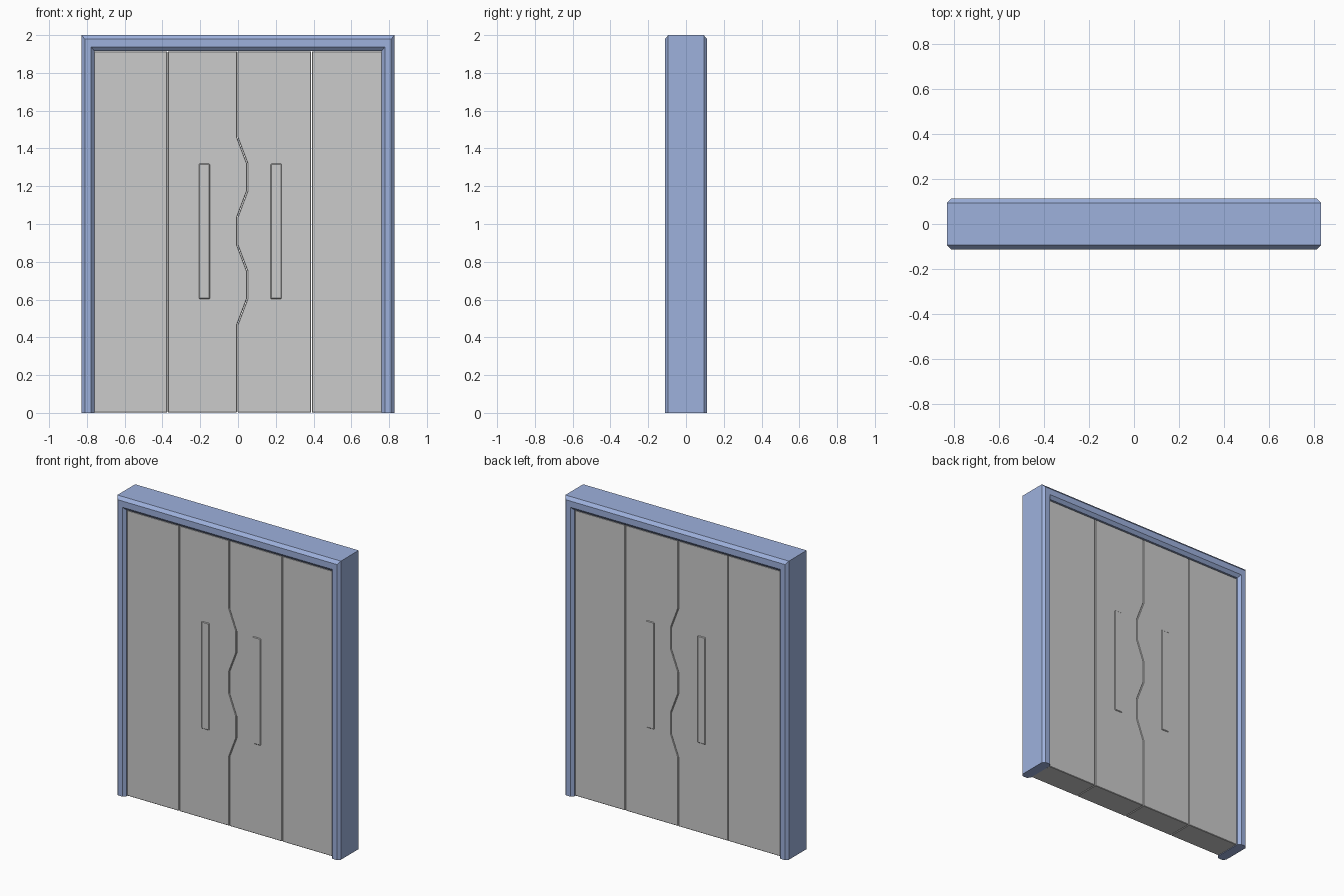
import bpy, bmesh

if "Cube" in bpy.data.objects:
    bpy.data.objects.remove(bpy.data.objects["Cube"])

W, H, D = 0.828, 2.0, 0.112      # outer half width, height, half depth
JAMB, HEAD = 0.067, 0.083        # jamb and header thickness
DOOR = 0.088                     # half thickness of the leaves


def make_object(name, bm, material=None):
    bmesh.ops.recalc_face_normals(bm, faces=bm.faces)
    mesh = bpy.data.meshes.new(name)
    bm.to_mesh(mesh)
    bm.free()
    obj = bpy.data.objects.new(name, mesh)
    bpy.context.collection.objects.link(obj)
    if material:
        mesh.materials.append(material)
    return obj


def slab(name, outline, half, bevel):
    """Extrude an x-z outline through y from -half to half, edges chamfered."""
    bm = bmesh.new()
    front = [bm.verts.new((x, -half, z)) for x, z in outline]
    face = bm.faces.new(front)
    ext = bmesh.ops.extrude_face_region(bm, geom=[face])
    moved = [v for v in ext["geom"] if isinstance(v, bmesh.types.BMVert)]
    bmesh.ops.translate(bm, verts=moved, vec=(0, 2 * half, 0))
    obj = make_object(name, bm)
    mod = obj.modifiers.new("chamfer", "BEVEL")
    mod.width, mod.segments = bevel, 1
    mod.limit_method, mod.angle_limit = "ANGLE", 1.0
    return obj


# Frame: chamfered profile (fraction inward, y) swept around jambs and header
blue = bpy.data.materials.new("frame_blue")
blue.diffuse_color = (0.34, 0.44, 0.72, 1)
blue.use_nodes = True
blue.node_tree.nodes["Principled BSDF"].inputs["Base Color"].default_value = blue.diffuse_color
c, e = 0.25, D - 0.018
profile = [(0, -e), (c, -D), (1 - c, -D), (1, -e),
           (1, e), (1 - c, D), (c, D), (0, e)]
bm = bmesh.new()
rings = []
for side, upper in ((-1, 0), (-1, 1), (1, 1), (1, 0)):
    rings.append([bm.verts.new((side * (W - t * JAMB), y,
                                upper * (H - t * HEAD))) for t, y in profile])
for a, b in zip(rings, rings[1:]):
    for i in range(8):
        j = (i + 1) % 8
        bm.faces.new((a[i], a[j], b[j], b[i]))
bm.faces.new(rings[0])
bm.faces.new(rings[-1])
make_object("door_frame", bm, blue)

# Four leaves: straight outer seams, zigzag centre seam
top, base, gap = H - HEAD - 0.003, 0.002, 0.0015
wave = [(0, base), (0, 0.465), (0.053, 0.605), (0.053, 0.75), (0, 0.89),
        (0, 1.035), (0.053, 1.175), (0.053, 1.32), (0, 1.46), (0, top)]
wave = [(x - 0.004, z) for x, z in wave]


def straight(x):
    return [(x, base), (x, top)]


seams = [straight(-0.763), straight(-0.373), wave, straight(0.389), straight(0.763)]
names = ["left_side_panel", "left_leaf", "right_leaf", "right_side_panel"]
for name, a, b in zip(names, seams, seams[1:]):
    outline = [(x + gap, z) for x, z in a][::-1] + [(x - gap, z) for x, z in b]
    slab(name, outline, DOOR, 0.003)

# Long pull handles, shown on both faces
for name, x in (("left_handle", -0.178), ("right_handle", 0.202)):
    slab(name, [(x - 0.029, 0.603), (x + 0.029, 0.603),
                (x + 0.029, 1.319), (x - 0.029, 1.319)], DOOR + 0.005, 0.004)
